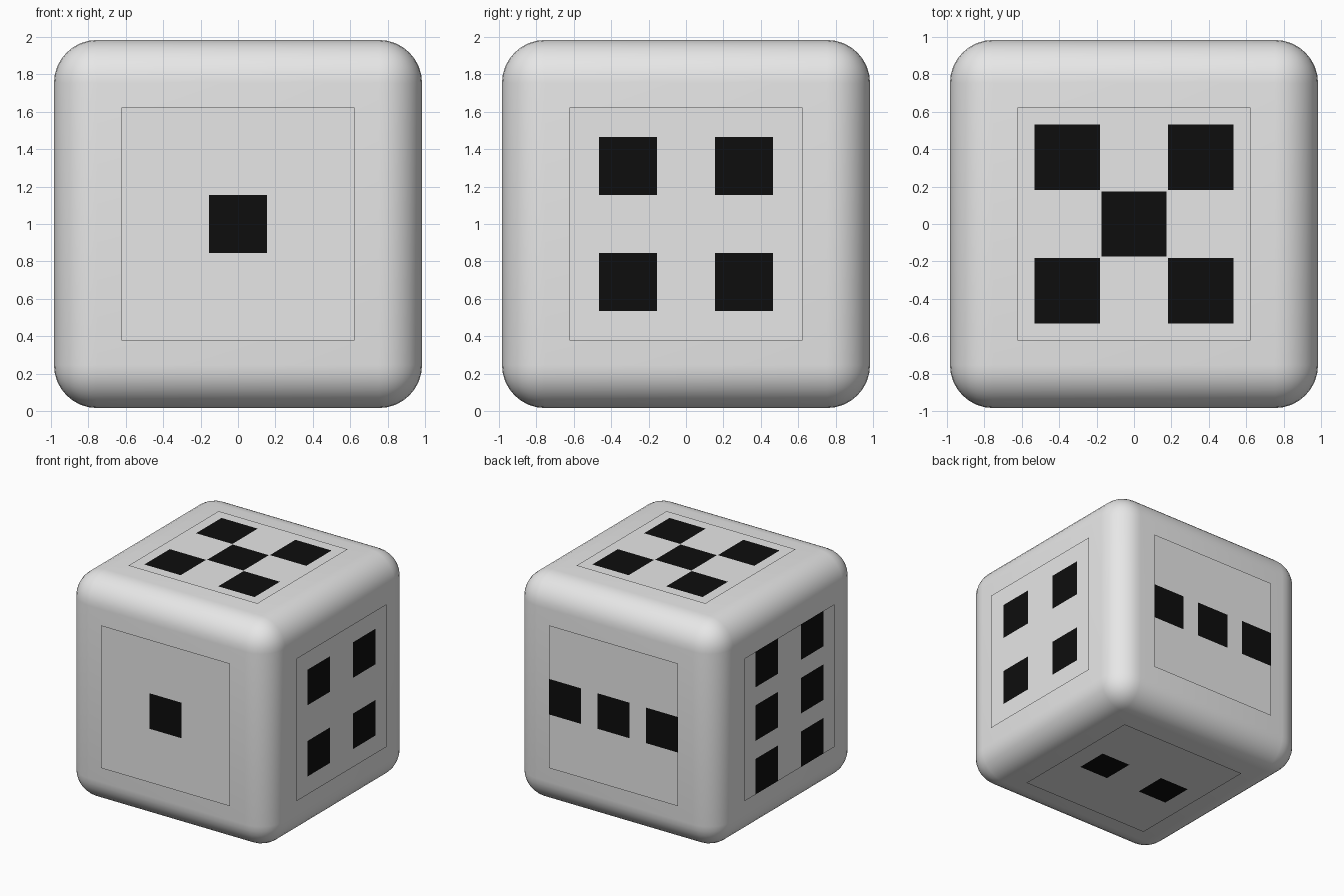
import bpy, bmesh
from mathutils import Vector

if "Cube" in bpy.data.objects:
    bpy.data.objects.remove(bpy.data.objects["Cube"])

HALF = 0.984    # body half size
PANEL = 0.623   # face panel half size


def material(name, rgb):
    m = bpy.data.materials.new(name)
    m.diffuse_color = (*rgb, 1)
    m.use_nodes = True
    m.node_tree.nodes["Principled BSDF"].inputs["Base Color"].default_value = m.diffuse_color
    return m


white = material("off_white", (0.8, 0.8, 0.8))
black = material("black", (0.004, 0.004, 0.004))

# Rounded cube body
bpy.ops.mesh.primitive_cube_add(size=2 * HALF, location=(0, 0, 1))
body = bpy.context.object
body.name = "die_body"
body.data.materials.append(white)
bev = body.modifiers.new("rounding", 'BEVEL')
bev.width = 0.23
bev.segments = 8
bpy.ops.object.modifier_apply(modifier=bev.name)
bpy.ops.object.shade_smooth_by_angle()


# Thin face panel, cut along the spot borders; cells inside a spot are black
def panel(name, normal, right, up, spots, r):
    n, u, v = Vector(normal), Vector(right), Vector(up)

    def cuts(axis):
        c = {-PANEL, PANEL}
        for s in spots:
            c |= {round(max(-PANEL, s[axis] - r), 4), round(min(PANEL, s[axis] + r), 4)}
        return sorted(c)

    us, vs = cuts(0), cuts(1)
    bm = bmesh.new()
    grid = [[bm.verts.new(Vector((0, 0, 1)) + n + u * a + v * b) for b in vs] for a in us]
    for i in range(len(us) - 1):
        for j in range(len(vs) - 1):
            f = bm.faces.new((grid[i][j], grid[i + 1][j], grid[i + 1][j + 1], grid[i][j + 1]))
            a, b = (us[i] + us[i + 1]) / 2, (vs[j] + vs[j + 1]) / 2
            f.material_index = int(any(abs(a - s[0]) < r and abs(b - s[1]) < r for s in spots))
    me = bpy.data.meshes.new(name)
    bm.to_mesh(me)
    bm.free()
    me.materials.append(white)
    me.materials.append(black)
    bpy.context.collection.objects.link(bpy.data.objects.new(name, me))


R = 0.155     # usual spot half size
Q = 0.311     # quarter position
E = 0.468     # spot touching the panel edge
C = 0.357     # corner position of the five
S = (-1, 1)

panel("front_one", (0, -1, 0), (1, 0, 0), (0, 0, 1), [(0, 0)], R)
panel("bottom_two", (0, 0, -1), (1, 0, 0), (0, -1, 0), [(-Q, 0), (Q, 0)], 0.142)
panel("back_three", (0, 1, 0), (-1, 0, 0), (0, 0, 1), [(-E, 0), (0, 0), (E, 0)], R)
panel("right_four", (1, 0, 0), (0, 1, 0), (0, 0, 1), [(a * Q, b * Q) for a in S for b in S], R)
panel("top_five", (0, 0, 1), (1, 0, 0), (0, 1, 0),
      [(0, 0)] + [(a * C, b * C) for a in S for b in S], 0.175)
panel("left_six", (-1, 0, 0), (0, -1, 0), (0, 0, 1),
      [(a * Q, b) for a in S for b in (-E, 0, E)], R)
